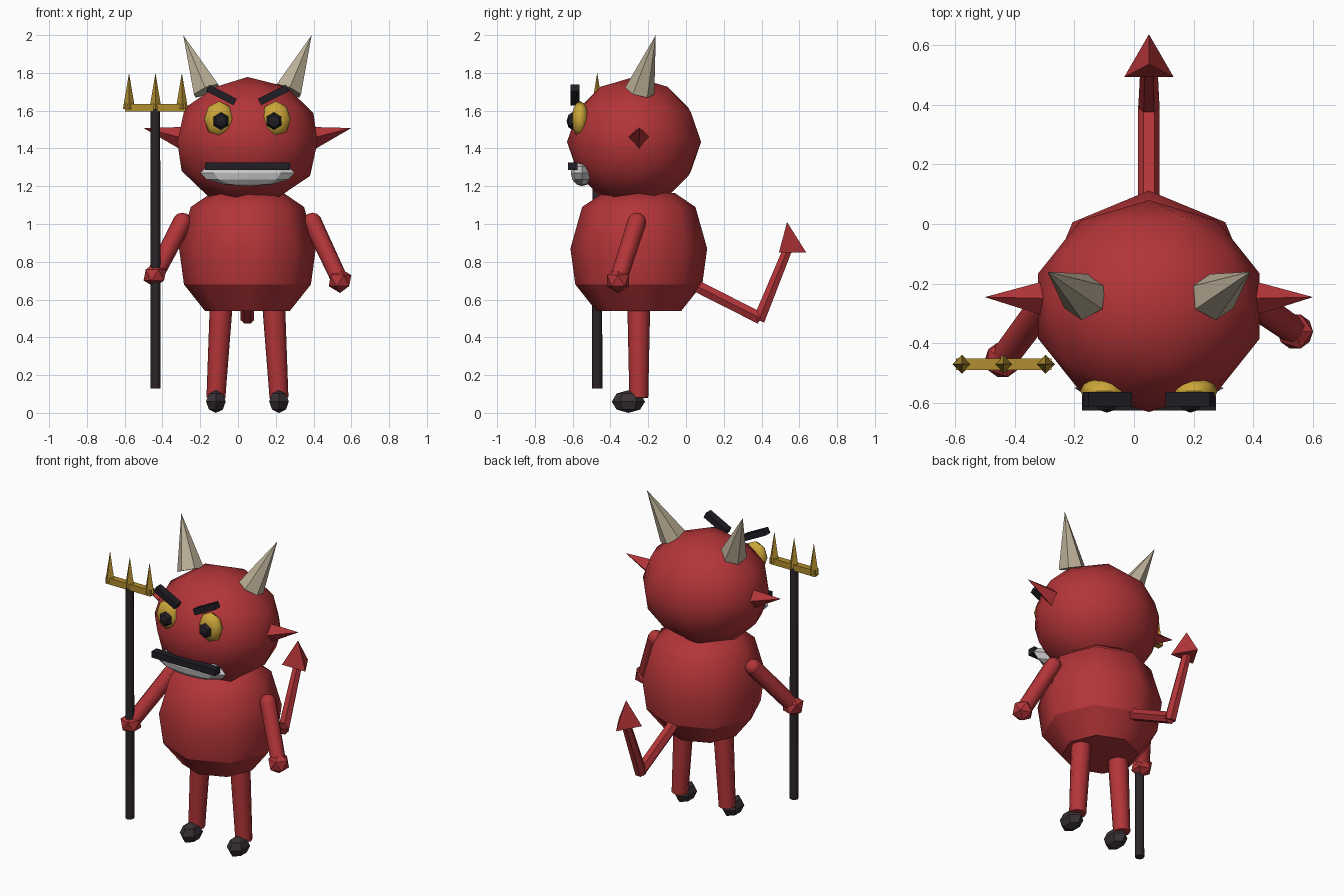
import bpy, bmesh, math
from mathutils import Vector, Matrix

if "Cube" in bpy.data.objects:
    bpy.data.objects.remove(bpy.data.objects["Cube"])

CX = 0.05  # mirror plane of the figure


def mat(name, r, g, b):
    m = bpy.data.materials.new(name)
    m.diffuse_color = (r, g, b, 1)
    m.use_nodes = True
    m.node_tree.nodes["Principled BSDF"].inputs["Base Color"].default_value = m.diffuse_color
    return m


RED = mat("red", .45, .035, .04)
DARK_RED = mat("dark_red", .26, .02, .025)
GOLD = mat("gold", .45, .27, .03)
YELLOW = mat("yellow", .6, .38, .04)
BONE = mat("bone", .5, .43, .31)
BLACK = mat("black", .015, .013, .018)
SHAFT = mat("shaft", .025, .018, .022)
HOOF = mat("hoof", .04, .03, .035)
WHITE = mat("white", .65, .65, .65)


def finish(name, bm, material, smooth=0):
    bmesh.ops.recalc_face_normals(bm, faces=bm.faces)
    me = bpy.data.meshes.new(name)
    bm.to_mesh(me)
    bm.free()
    ob = bpy.data.objects.new(name, me)
    bpy.context.collection.objects.link(ob)
    me.materials.append(material)
    if smooth:
        bpy.ops.object.select_all(action='DESELECT')
        bpy.context.view_layer.objects.active = ob
        ob.select_set(True)
        bpy.ops.object.shade_smooth_by_angle(angle=math.radians(smooth))
    return ob


def ico(name, loc, scale, material, sub=2, smooth=0):
    bm = bmesh.new()
    bmesh.ops.create_icosphere(bm, subdivisions=sub, radius=1,
                               matrix=Matrix.Translation(loc) @ Matrix.Diagonal((*scale, 1)))
    return finish(name, bm, material, smooth)


def ball(name, loc, scale, material, seg=8, rings=6, axis_rot=None, smooth=0):
    bm = bmesh.new()
    m = Matrix.Translation(loc) @ Matrix.Diagonal((*scale, 1))
    if axis_rot:
        m = m @ axis_rot
    bmesh.ops.create_uvsphere(bm, u_segments=seg, v_segments=rings, radius=1, matrix=m)
    return finish(name, bm, material, smooth)


def spike(name, a, b, r1, r2, material, seg=8, smooth=0, spin=0):
    """Tapered prism from point a to point b."""
    a, b = Vector(a), Vector(b)
    d = b - a
    m = (Matrix.Translation((a + b) / 2) @ d.to_track_quat('Z', 'Y').to_matrix().to_4x4()
         @ Matrix.Rotation(math.radians(spin), 4, 'Z'))
    bm = bmesh.new()
    bmesh.ops.create_cone(bm, cap_ends=True, segments=seg, radius1=r1, radius2=r2,
                          depth=d.length, matrix=m)
    bmesh.ops.remove_doubles(bm, verts=bm.verts, dist=1e-5)
    return finish(name, bm, material, smooth)


def box(name, loc, size, material, tilt=0):
    bm = bmesh.new()
    bmesh.ops.create_cube(bm, size=1, matrix=Matrix.Translation(loc)
                          @ Matrix.Rotation(tilt, 4, 'Y') @ Matrix.Diagonal((*size, 1)))
    return finish(name, bm, material)


# Body: eight-sided turned profile with a flat underside
profile = [(.225, .54), (.336, .68), (.362, .87), (.30, 1.09), (.19, 1.165)]
bm = bmesh.new()
rings = [[bm.verts.new((CX + r * math.cos(k * math.pi / 4), -.25 + r * math.sin(k * math.pi / 4), z))
          for k in range(8)] for r, z in profile]
for lo, hi in zip(rings, rings[1:]):
    for k in range(8):
        bm.faces.new((lo[k], lo[(k + 1) % 8], hi[(k + 1) % 8], hi[k]))
bm.faces.new(rings[0][::-1])
bm.faces.new(rings[-1])
for k in range(8):
    bm.edges.get((rings[1][k], rings[1][(k + 1) % 8])).smooth = False
finish("body", bm, RED, 50)

# Head
ico("head", (CX, -.275, 1.435), (.39, .355, .343), RED, 2, 60)

# Mirrored parts
FACE_Y = Matrix.Rotation(math.pi / 2, 4, 'X')
for s, side in ((-1, "left"), (1, "right")):
    def p(dx, y, z):
        return (CX + s * dx, y, z)
    # horns and ears
    spike(side + "_horn", p(.215, -.245, 1.705), p(.34, -.16, 2.0), .08, 0, BONE, 6)
    spike(side + "_ear", p(.31, -.25, 1.447), p(.55, -.245, 1.508), .07, 0, RED, 4)
    # eyes, pupils and brows
    ball(side + "_eye", p(.15, -.56, 1.555), (.08, .045, .095), YELLOW, 8, 6, FACE_Y, 50)
    ball(side + "_pupil", p(.14, -.60, 1.545), (.045, .032, .047), BLACK, 6, 4, FACE_Y)
    box(side + "_brow", p(.138, -.587, 1.683), (.165, .048, .038), BLACK, -s * math.radians(27))
    # legs and feet
    spike(side + "_leg", p(.167, -.25, .08), p(.135, -.25, .64), .05, .062, RED, 8, 50)
    ball(side + "_foot", p(.167, -.305, .06), (.06, .088, .06), HOOF, 6, 4)

# Arms with rounded shoulders and hands
for side, shoulder, hand in (("left", (-.295, -.26, 1.01), (-.44, -.455, .73)),
                             ("right", (.395, -.26, 1.01), (.54, -.36, .70))):
    spike(side + "_arm", shoulder, hand, .05, .046, RED, 8, 50)
    ball(side + "_shoulder", shoulder, (.05, .05, .05), RED, 8, 6, None, 50)
    ico(side + "_hand", hand, (.067, .067, .065), RED, 1)

# Mouth: pale teeth with a dark bar across
ball("teeth", (CX, -.55, 1.27), (.25, .06, .07), WHITE, 8, 6)
box("mouth_bar", (CX, -.6, 1.305), (.45, .05, .04), BLACK)

# Tail: two bent segments and a three-sided arrow tip
spike("tail_lower", (CX, -.02, .71), (CX, .395, .50), .036, .036, RED, 6, 0, 30)
spike("tail_upper", (CX, .385, .49), (CX, .54, .87), .036, .028, RED, 6, 0, 30)
bm = bmesh.new()
tri = [bm.verts.new((CX + .096 * math.cos(a), .54 + .096 * math.sin(a), .85))
       for a in (math.radians(90 + 120 * k) for k in range(3))]
tip = bm.verts.new((CX, .535, 1.01))
bm.faces.new(tri)
for k in range(3):
    bm.faces.new((tri[k], tri[(k + 1) % 3], tip))
finish("tail_tip", bm, RED)

# Trident
spike("trident_shaft", (-.437, -.47, .13), (-.437, -.47, 1.62), .027, .025, SHAFT, 8, 50)
box("trident_bar", (-.437, -.47, 1.615), (.32, .04, .04), GOLD)
for i, x in enumerate((-.577, -.437, -.297)):
    spike("trident_prong_%d" % i, (x, -.47, 1.61), (x, -.47, 1.8), .032, 0, GOLD, 4)
